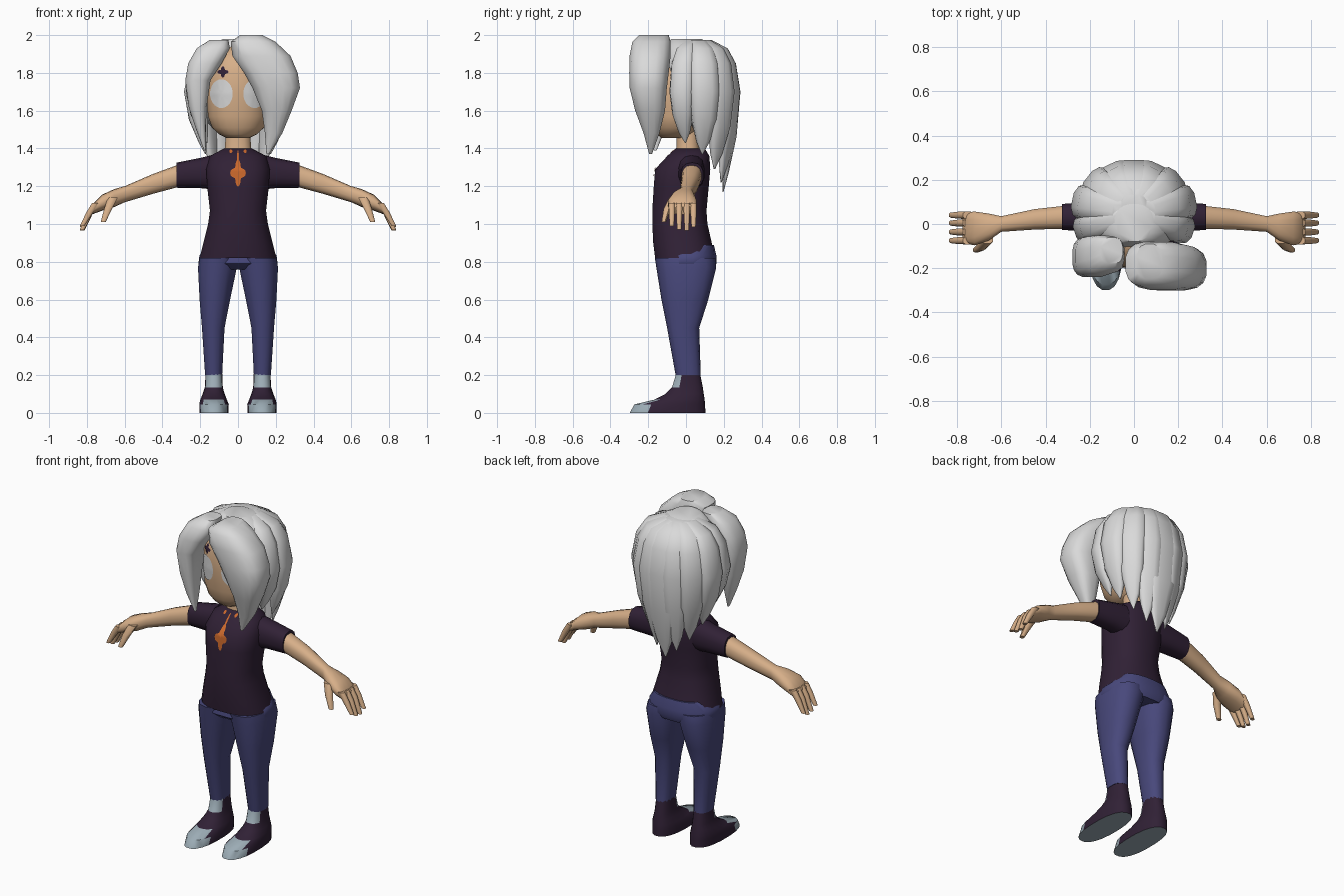
import bpy, bmesh, math
from mathutils import Vector
from mathutils.bvhtree import BVHTree

if "Cube" in bpy.data.objects:
    bpy.data.objects.remove(bpy.data.objects["Cube"])


def material(name, rgb):
    m = bpy.data.materials.new(name)
    m.diffuse_color = (*rgb, 1)
    m.use_nodes = True
    m.node_tree.nodes["Principled BSDF"].inputs["Base Color"].default_value = m.diffuse_color
    return m


SKIN = material("skin tan", (0.68, 0.43, 0.25))
SHIRT = material("dark purple", (0.030, 0.015, 0.036))
PANTS = material("denim blue", (0.065, 0.065, 0.20))
HAIR = material("light grey", (0.70, 0.70, 0.70))
ORANGE = material("orange", (0.60, 0.14, 0.025))
RUBBER = material("pale blue grey", (0.33, 0.41, 0.46))


def finish(name, bm, mats, rule=None, angle=50):
    bmesh.ops.recalc_face_normals(bm, faces=bm.faces)
    bm.normal_update()
    if rule:
        for f in bm.faces:
            f.material_index = rule(f)
    me = bpy.data.meshes.new(name)
    bm.to_mesh(me)
    bm.free()
    for m in mats:
        me.materials.append(m)
    ob = bpy.data.objects.new(name, me)
    bpy.context.collection.objects.link(ob)
    bpy.ops.object.select_all(action='DESELECT')
    ob.select_set(True)
    bpy.context.view_layer.objects.active = ob
    bpy.ops.object.shade_smooth_by_angle(angle=math.radians(angle))
    return ob


def loft(name, rings, *mats, n=14, power=2.4, rot=0, axis='z', side=1, rule=None, angle=50):
    """Skin rounded rings (t, a0, a1, b0, b1) stacked along z (a=x, b=y) or x (a=y, b=z)."""
    bm = bmesh.new()
    loops = []
    for t, a0, a1, b0, b1 in rings:
        loop = []
        for i in range(n):
            w = 2 * math.pi * (i + 0.5) / n
            c, s = math.cos(w), math.sin(w)
            u = math.copysign(abs(c) ** (2 / power), c) * (a1 - a0) / 2
            v = math.copysign(abs(s) ** (2 / power), s) * (b1 - b0) / 2
            a = (a0 + a1) / 2 + u * math.cos(rot) - v * math.sin(rot)
            b = (b0 + b1) / 2 + u * math.sin(rot) + v * math.cos(rot)
            x, y, z = (a, b, t) if axis == 'z' else (t, a, b)
            loop.append(bm.verts.new((x * side, y, z)))
        loops.append(loop)
    for p, q in zip(loops, loops[1:]):
        for i in range(n):
            j = (i + 1) % n
            bm.faces.new((p[i], p[j], q[j], q[i]))
    bm.faces.new(loops[0])
    bm.faces.new(loops[-1])
    return finish(name, bm, mats, rule, angle)


def decal(name, target, cx, cz, rx, rz, mat, lobes=0, n=32):
    """Thin painted patch laid on the front of a target surface."""
    me = target.data
    tree = BVHTree.FromPolygons([v.co for v in me.vertices], [p.vertices[:] for p in me.polygons])
    bm = bmesh.new()

    def drop(x, z):
        hit = tree.ray_cast(Vector((x, -1, z)), Vector((0, 1, 0)))[0]
        return bm.verts.new((x, (hit.y if hit else -0.1) - 0.005, z))

    mid = drop(cx, cz)
    prev = None
    for r in (0.33, 0.66, 1):
        ring = []
        for i in range(n):
            a = 2 * math.pi * i / n
            k = r * (1 + (0.3 * math.cos(lobes * a) if lobes else 0))
            ring.append(drop(cx + k * rx * math.cos(a), cz + k * rz * math.sin(a)))
        for i in range(n):
            j = (i + 1) % n
            bm.faces.new((prev[i], prev[j], ring[j], ring[i]) if prev else (mid, ring[i], ring[j]))
        prev = ring
    ob = finish(name, bm, [mat])
    if ob.data.polygons[0].normal.y > 0:
        ob.data.flip_normals()


# Torso, hips and neck
shirt = loft("shirt", [(0.82, -.205, .205, -.165, .155), (0.90, -.185, .185, -.175, .138),
                       (1.00, -.16, .16, -.18, .115), (1.07, -.15, .15, -.18, .11),
                       (1.20, -.165, .165, -.172, .122), (1.29, -.17, .17, -.165, .13),
                       (1.36, -.15, .15, -.10, .125), (1.40, -.075, .075, -.055, .10)], SHIRT, n=20)
loft("hips", [(0.76, -.19, .19, -.12, .15), (0.79, -.212, .212, -.158, .163),
              (0.835, -.206, .206, -.15, .162), (0.89, -.15, .15, 0, .148)], PANTS, n=20)
loft("neck", [(1.36, -.08, .08, -.06, .08), (1.41, -.07, .07, -.05, .07),
              (1.52, -.065, .065, -.05, .07)], SKIN)

# Head with eyes and forehead mark
head = loft("head", [(1.455, -.06, .06, -.13, .0), (1.475, -.10, .10, -.155, .04),
                     (1.51, -.138, .138, -.175, .07), (1.57, -.16, .16, -.19, .10),
                     (1.69, -.168, .168, -.20, .13), (1.80, -.165, .165, -.20, .15),
                     (1.88, -.14, .14, -.175, .14), (1.94, -.08, .08, -.11, .10)],
            SKIN, n=24, power=2.2)
for s, label in ((1, "left"), (-1, "right")):
    decal(label + " eye", head, 0.088 * s, 1.69, 0.06, 0.076, HAIR)
decal("forehead mark", head, -0.08, 1.805, 0.023, 0.023, SHIRT, lobes=4)

# Pendant and its cord on the shirt
decal("pendant", shirt, 0, 1.27, 0.032, 0.056, ORANGE, lobes=4)
decal("pendant cord", shirt, 0, 1.355, 0.005, 0.035, ORANGE)
for s in (1, -1):
    decal("neckline bead", shirt, 0.038 * s, 1.385, 0.008, 0.009, ORANGE)


def shoe_rule(f):
    c = f.calc_center_median()
    toe = c.y < -0.19
    sole = f.normal.z < -0.8
    tongue = c.z > 0.13 and f.normal.y < -0.3
    return 1 if toe or sole or tongue else 0


for s, label in ((1, "left "), (-1, "right ")):
    # Legs and shoes
    loft(label + "leg", [(0.20, .083, .175, -.055, .078), (0.45, .07, .192, -.10, .07),
                         (0.60, .04, .205, -.13, .118), (0.77, .004, .214, -.157, .16),
                         (0.82, .0, .204, -.165, .155)], PANTS, side=s)
    loft(label + "shoe", [(0.0, .05, .205, -.30, .105), (0.045, .048, .206, -.275, .103),
                          (0.07, .058, .20, -.17, .10), (0.10, .07, .188, -.11, .095),
                          (0.135, .08, .176, -.075, .09), (0.21, .083, .172, -.052, .075)],
         SHIRT, RUBBER, n=20, side=s, rule=shoe_rule)
    # Sleeve, arm and palm
    loft(label + "sleeve", [(0.10, -.05, .10, 1.18, 1.375), (0.20, -.035, .10, 1.19, 1.35),
                            (0.325, -.028, .092, 1.192, 1.325)], SHIRT, axis='x', side=s)
    loft(label + "arm", [(0.30, -.022, .085, 1.20, 1.32), (0.45, -.026, .068, 1.16, 1.265),
                         (0.60, -.036, .036, 1.115, 1.20), (0.655, -.075, .048, 1.09, 1.185),
                         (0.72, -.098, .058, 1.07, 1.155), (0.775, -.088, .052, 1.05, 1.10)],
         SKIN, axis='x', side=s)
    # Fingers and thumb
    for y, tip in ((-.075, .99), (-.036, .97), (.004, .965), (.04, .985)):
        loft(label + "finger", [(1.11, .725, .775, y - .018, y + .018),
                                (1.06, .765, .805, y - .017, y + .017),
                                (tip, .812, .838, y - .012, y + .012)], SKIN, n=8, side=s)
    loft(label + "thumb", [(1.14, .635, .69, -.09, -.05), (1.08, .665, .71, -.12, -.08),
                           (1.01, .70, .728, -.13, -.105)], SKIN, n=8, side=s)

# Hair cap over the skull
loft("hair cap", [(1.50, -.13, .13, .03, .17), (1.58, -.20, .20, -.06, .23),
                  (1.72, -.235, .235, -.11, .26), (1.84, -.225, .225, -.12, .24),
                  (1.93, -.17, .17, -.11, .19), (1.98, -.08, .08, -.08, .08)], HAIR, n=20)


def lock(name, degrees, half, tip):
    """Tapered lock that swells out from the crown and falls to a point."""
    a = math.radians(degrees)
    c, s = math.cos(a), math.sin(a)
    radius = 1 / math.hypot(c / 0.29, s / 0.24)
    drop = 1.70 - tip
    rings = []
    for z, outer, inner, wide in ((1.975, .35, .0, .5), (1.93, .72, .1, .8), (1.85, .90, .25, 1),
                                  (1.70, 1, .45, 1), (1.70 - .45 * drop, .91, .60, .78),
                                  (1.70 - .8 * drop, .74, .60, .42), (tip, .62, .60, .04)):
        r, t, w = radius * (outer + inner) / 2, radius * (outer - inner) / 2, half * wide
        x, y = r * c, 0.05 + r * s
        rings.append((z, x - t, x + t, y - w, y + w))
    loft(name, rings, HAIR, rot=a, n=12, power=2.8)


# Side and back locks
lock("back hair lock", 90, 0.115, 1.17)
for deg, half, tip in ((-18, .07, 1.43), (12, .085, 1.37), (38, .085, 1.29), (64, .085, 1.22)):
    lock("left hair lock", deg, half, tip)
    lock("right hair lock", 180 - deg, half, tip)

# Fringe: a broad sweep on one side, a narrow one on the other
loft("broad fringe", [(2.0, .01, .13, -.25, -.09), (1.965, -.04, .20, -.285, -.08),
                      (1.89, -.032, .28, -.30, -.08), (1.80, .03, .318, -.302, -.09),
                      (1.72, .075, .33, -.30, -.10), (1.60, .125, .285, -.27, -.11),
                      (1.48, .142, .235, -.225, -.14), (1.37, .15, .165, -.195, -.18)],
     HAIR, n=16, power=2.8)
loft("narrow fringe", [(1.975, -.15, -.05, -.18, -.06), (1.93, -.22, -.042, -.225, -.05),
                       (1.85, -.265, -.085, -.24, -.05), (1.76, -.28, -.145, -.24, -.06),
                       (1.62, -.262, -.165, -.22, -.08), (1.50, -.222, -.17, -.20, -.11),
                       (1.39, -.18, -.17, -.17, -.155)], HAIR, n=16, power=2.8)
